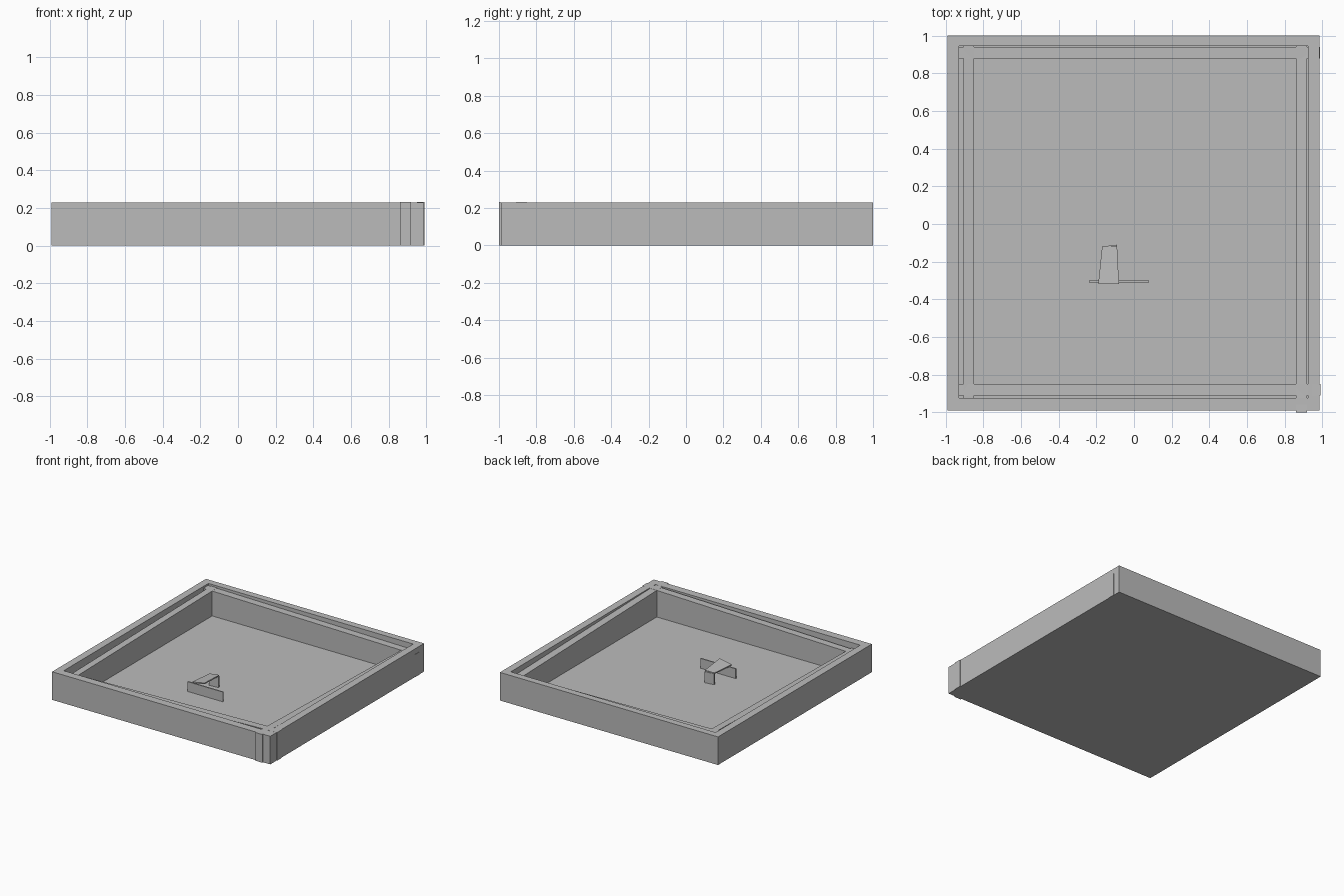
import bpy, bmesh

cube = bpy.data.objects.get("Cube")
if cube:
    bpy.data.objects.remove(cube, do_unlink=True)

GREY = (0.5, 0.5, 0.5, 1)
mat = bpy.data.materials.new("plain_grey")
mat.use_nodes = True
mat.diffuse_color = GREY
mat.node_tree.nodes["Principled BSDF"].inputs["Base Color"].default_value = GREY


def prism(name, base, top):
    """Solid between two matching four-point rings."""
    bm = bmesh.new()
    lo = [bm.verts.new(p) for p in base]
    hi = [bm.verts.new(p) for p in top]
    bm.faces.new(lo[::-1])
    bm.faces.new(hi)
    for i in range(4):
        j = (i + 1) % 4
        bm.faces.new((lo[i], lo[j], hi[j], hi[i]))
    bmesh.ops.recalc_face_normals(bm, faces=bm.faces)
    mesh = bpy.data.meshes.new(name)
    bm.to_mesh(mesh)
    bm.free()
    mesh.materials.append(mat)
    obj = bpy.data.objects.new(name, mesh)
    bpy.context.collection.objects.link(obj)
    return obj


def box(name, x, y, z0, tops):
    """Upright box; tops gives the height at each corner, going round."""
    ring = [(x[0], y[0]), (x[1], y[0]), (x[1], y[1]), (x[0], y[1])]
    return prism(name, [(*p, z0) for p in ring],
                 [(*p, t) for p, t in zip(ring, tops)])


H = 0.23      # rim height
FLOOR = 0.01  # floor thickness

# Tray floor
box("floor", (-0.99, 0.985), (-0.99, 1.0), 0, [FLOOR] * 4)

# Outer rim
box("outer_front_wall", (-0.99, 0.985), (-0.99, -0.925), 0, [H] * 4)
box("outer_back_wall", (-0.99, 0.985), (0.945, 1.0), 0, [H] * 4)
box("outer_right_wall", (-0.99, -0.93), (-0.925, 0.945), 0, [H] * 4)
box("outer_left_wall", (0.925, 0.985), (-0.925, 0.945), 0, [H] * 4)

# Inner walls, with slightly uneven tops and ends that poke through the rim
HIGH, MID, LOW = 0.231, 0.215, 0.185
box("inner_front_wall", (-0.93, 0.99), (-0.91, -0.85), 0, [LOW, HIGH, HIGH, LOW])
box("inner_back_wall", (-0.93, 0.988), (0.88, 0.94), 0, [MID, LOW, LOW, MID])
box("inner_right_wall", (-0.905, -0.85), (-0.925, 0.945), 0, [LOW, LOW, MID, MID])
box("inner_left_wall", (0.86, 0.92), (-1.0, 0.945), 0, [HIGH, HIGH, LOW, LOW])

# Small bench on the floor: upright plate, tapered top, back leg
box("bench_plate", (-0.24, 0.08), (-0.31, -0.3), 0, [0.09] * 4)
plan = [(-0.19, -0.32), (-0.08, -0.32), (-0.09, -0.115), (-0.17, -0.125)]
heights = [0.105, 0.125, 0.11, 0.105]
prism("bench_top", [(*p, h - 0.01) for p, h in zip(plan, heights)],
      [(*p, h) for p, h in zip(plan, heights)])
leg = [(-0.17, -0.13), (-0.09, -0.125), (-0.09, -0.11), (-0.17, -0.12)]
prism("bench_back_leg", [(*p, 0) for p in leg], [(*p, 0.1) for p in leg])
